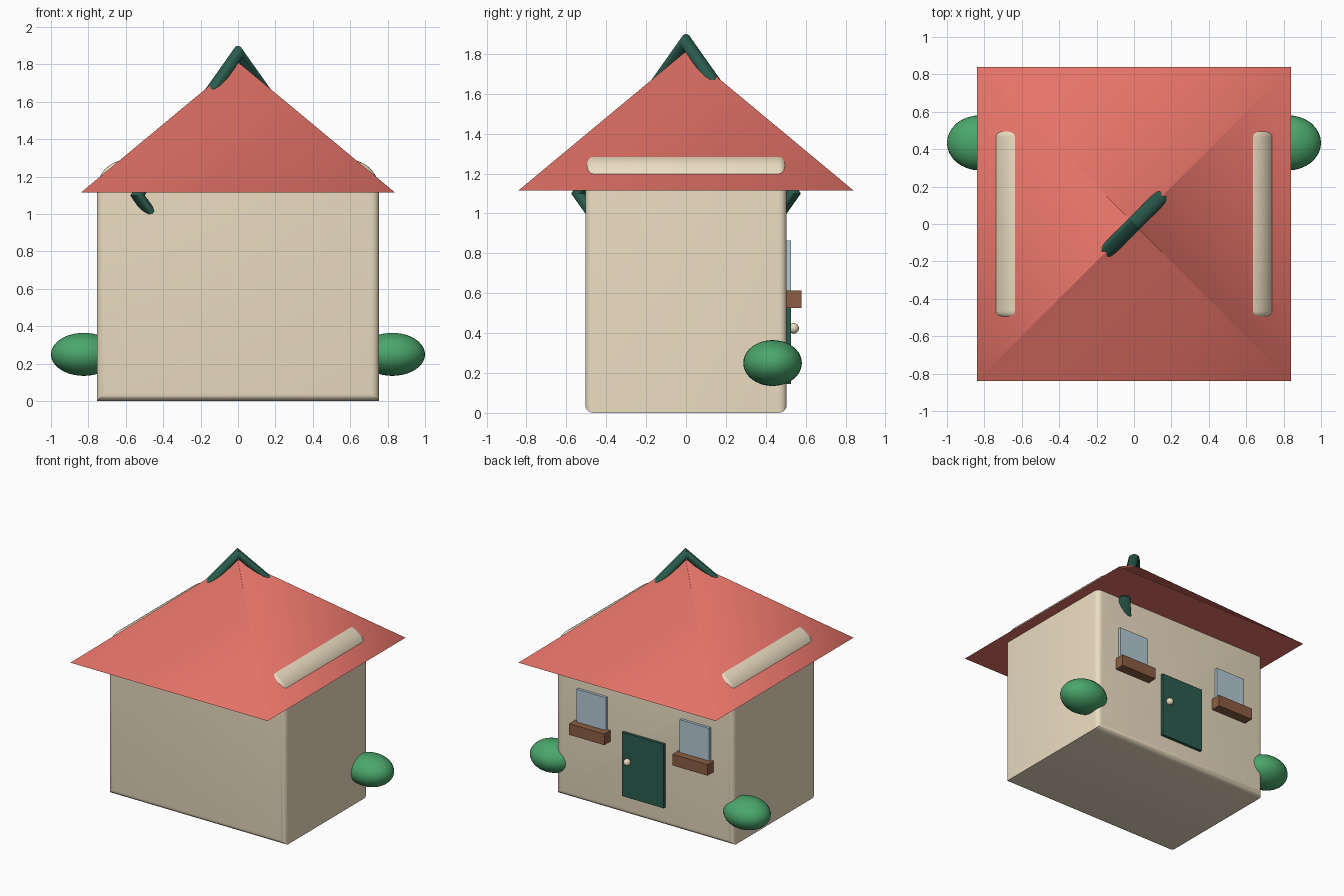
import bpy, bmesh
from math import sin, cos, pi, radians
from mathutils import Matrix, Vector

if "Cube" in bpy.data.objects:
    bpy.data.objects.remove(bpy.data.objects["Cube"])


def material(name, hex_code):
    rgb = [(int(hex_code[i:i + 2], 16) / 255) ** 2.2 for i in (0, 2, 4)]
    m = bpy.data.materials.new(name)
    m.diffuse_color = (*rgb, 1)
    m.use_nodes = True
    m.node_tree.nodes["Principled BSDF"].inputs["Base Color"].default_value = m.diffuse_color
    return m


CREAM = material("cream", "EBDCC0")
RED = material("red", "E57368")
DARK = material("dark_green", "2F5D50")
LEAF = material("leaf", "4CA56B")
GLASS = material("glass", "B4C8D4")
WOOD = material("wood", "8B5E45")


def finish(name, bm, mat, smooth_angle=None):
    bmesh.ops.recalc_face_normals(bm, faces=bm.faces)
    me = bpy.data.meshes.new(name)
    bm.to_mesh(me)
    bm.free()
    me.materials.append(mat)
    ob = bpy.data.objects.new(name, me)
    bpy.context.collection.objects.link(ob)
    if smooth_angle:
        bpy.ops.object.select_all(action='DESELECT')
        ob.select_set(True)
        bpy.context.view_layer.objects.active = ob
        bpy.ops.object.shade_smooth_by_angle(angle=radians(smooth_angle))
    return ob


def box(name, x, y, z, mat):
    bm = bmesh.new()
    size = [b - a for a, b in (x, y, z)]
    mid = [(a + b) / 2 for a, b in (x, y, z)]
    bmesh.ops.create_cube(bm, size=1, matrix=Matrix.Translation(mid) @ Matrix.Diagonal((*size, 1)))
    return finish(name, bm, mat)


def ball(name, loc, radii, mat):
    bm = bmesh.new()
    bmesh.ops.create_uvsphere(bm, u_segments=32, v_segments=20, radius=1,
                              matrix=Matrix.Translation(loc) @ Matrix.Diagonal((*radii, 1)))
    return finish(name, bm, mat, 60)


# Walls: outline with rounded top corners, extruded in depth, front and back rims rounded
W, D, TOP, R = 0.755, 0.505, 1.29, 0.16
outline = [(-W, 0), (W, 0)]
for cx, start in ((W - R, 0), (R - W, pi / 2)):
    for i in range(11):
        a = start + pi / 2 * i / 10
        outline.append((cx + R * cos(a), TOP - R + R * sin(a)))
bm = bmesh.new()
face = bm.faces.new([bm.verts.new((x, -D, z)) for x, z in outline])
ext = bmesh.ops.extrude_face_region(bm, geom=[face], use_keep_orig=True)
bmesh.ops.translate(bm, vec=(0, 2 * D, 0), verts=[v for v in ext["geom"] if isinstance(v, bmesh.types.BMVert)])
bmesh.ops.recalc_face_normals(bm, faces=bm.faces)
rims = [e for e in bm.edges if abs(e.verts[0].co.y - e.verts[1].co.y) < 1e-4]
bmesh.ops.bevel(bm, geom=rims, offset=0.04, segments=5, profile=0.5, affect='EDGES')
finish("walls", bm, CREAM, 35)

# Roof: four-sided pyramid with softly shaded hips
bm = bmesh.new()
z0, z1 = 1.115, 1.812
bmesh.ops.create_cone(bm, cap_ends=True, segments=4, radius1=0.84 * 2 ** 0.5, radius2=0.002, depth=z1 - z0,
                      matrix=Matrix.Translation((0, 0, (z0 + z1) / 2)) @ Matrix.Rotation(pi / 4, 4, 'Z'))
for v in bm.verts:  # square the base to the axes
    if v.co.z < 1.2:
        v.co.x = 0.84 if v.co.x > 0 else -0.84
        v.co.y = 0.84 if v.co.y > 0 else -0.84
for f in bm.faces:
    f.smooth = abs(f.normal.z) < 0.95
for e in bm.edges:
    if any(not f.smooth for f in e.link_faces):
        e.smooth = False
finish("roof", bm, RED)

# Ridge trim: four-cornered ring standing on the roof diagonal
bm = bmesh.new()
n, major, minor = 12, 0.76, 0.04
diag, side = Vector((1, 1, 0)).normalized(), Vector((1, -1, 0)).normalized()
rings = []
for k in range(4):
    out = diag * cos(k * pi / 2) + Vector((0, 0, sin(k * pi / 2)))
    rings.append([bm.verts.new(Vector((0, 0, 1.1)) + out * (major + minor * cos(2 * pi * j / n))
                               + side * minor * sin(2 * pi * j / n)) for j in range(n)])
for k in range(4):
    a, b = rings[k], rings[(k + 1) % 4]
    for j in range(n):
        i = (j + 1) % n
        bm.faces.new((a[j], a[i], b[i], b[j]))
finish("ridge_trim", bm, DARK, 50)

# Door and knob on the +y wall
box("door", (-0.178, 0.178), (0.49, 0.526), (0.145, 0.637), DARK)
ball("door_knob", (0.125, 0.54, 0.424), (0.026,) * 3, CREAM)

# Windows, flower boxes and bushes on both sides
for s, label in ((-1, "left"), (1, "right")):
    x = s * 0.44
    box(label + "_window", (x - 0.125, x + 0.125), (0.49, 0.526), (0.605, 0.865), GLASS)
    box(label + "_flower_box", (x - 0.15, x + 0.15), (0.49, 0.58), (0.527, 0.613), WOOD)
    ball(label + "_bush", (s * 0.825, 0.434, 0.25), (0.175, 0.147, 0.115), LEAF)
